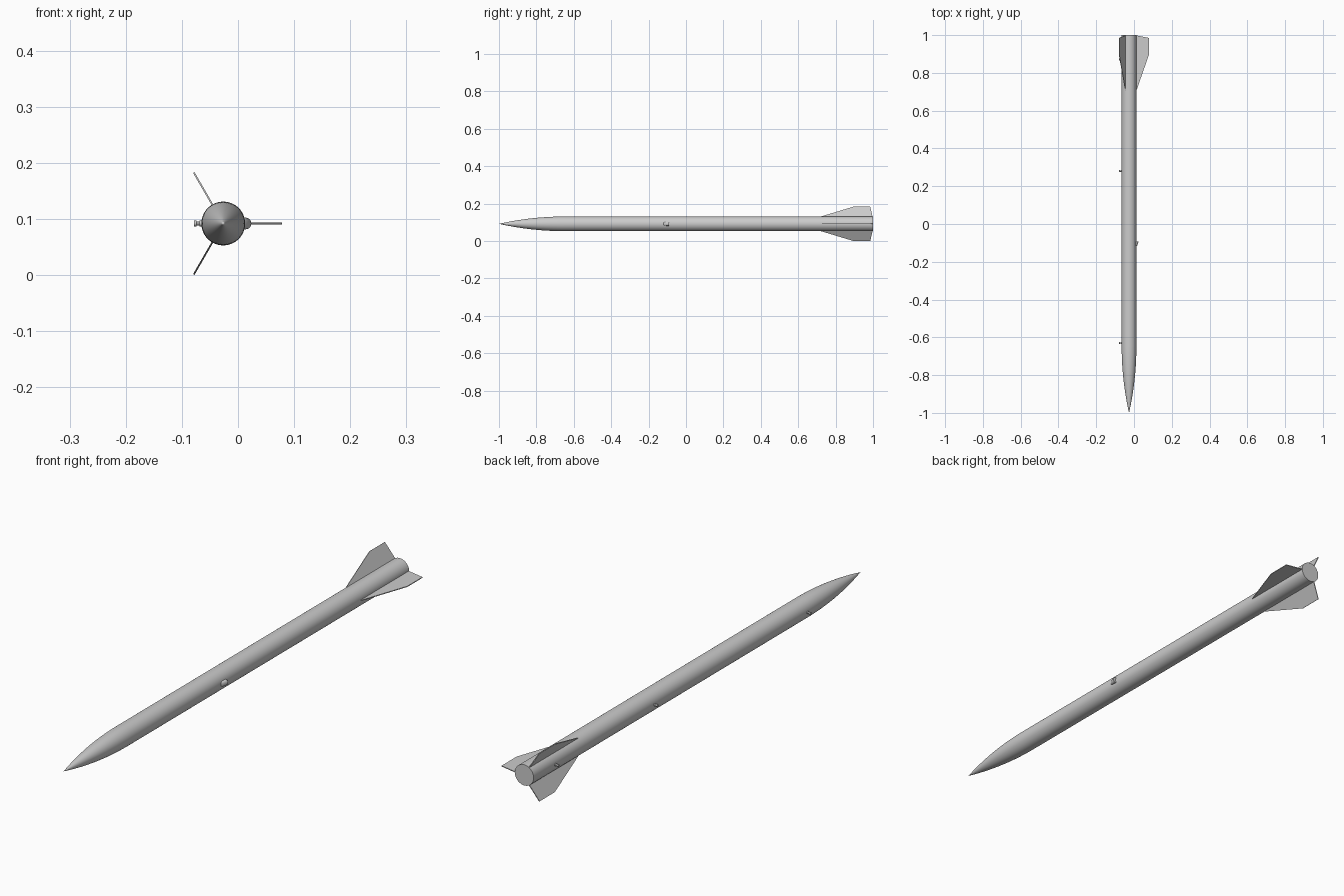
import bpy, bmesh, math
from mathutils import Matrix, Vector

if "Cube" in bpy.data.objects:
    bpy.data.objects.remove(bpy.data.objects["Cube"])

CX, CZ, R = -0.0263, 0.0919, 0.039   # body axis position and radius
NOSE, TAIL, SHOULDER = -1.0, 1.0, -0.65


def finish(name, bm, smooth=True):
    bmesh.ops.recalc_face_normals(bm, faces=bm.faces)
    mesh = bpy.data.meshes.new(name)
    bm.to_mesh(mesh)
    bm.free()
    ob = bpy.data.objects.new(name, mesh)
    bpy.context.collection.objects.link(ob)
    if smooth:
        bpy.ops.object.select_all(action='DESELECT')
        ob.select_set(True)
        bpy.context.view_layer.objects.active = ob
        bpy.ops.object.shade_smooth_by_angle(angle=math.radians(35))
    return ob


def lathe(name, profile, axis, origin, segs):
    """Revolve (distance, radius) points about an axis."""
    axis = Vector(axis)
    u = axis.orthogonal().normalized()
    bm = bmesh.new()
    verts = [bm.verts.new(Vector(origin) + axis * d + u * r) for d, r in profile]
    edges = [bm.edges.new(p) for p in zip(verts, verts[1:])]
    bmesh.ops.spin(bm, geom=verts + edges, cent=origin, axis=axis,
                   angle=math.tau, steps=segs)
    bmesh.ops.remove_doubles(bm, verts=bm.verts, dist=1e-6)
    return finish(name, bm)


# Ogive nose cone
length = SHOULDER - NOSE
rho = (R * R + length * length) / (2 * R)
nose = []
for i in range(25):
    d = length * i / 24
    nose.append((NOSE + d, max(0, math.sqrt(rho**2 - (length - d)**2) + R - rho)))
lathe("nose_cone", nose, (0, 1, 0), (CX, 0, CZ), 64)

# Body tube with a closed flat tail
lathe("body_tube", [(SHOULDER, R), (TAIL, R), (TAIL, 0)],
      (0, 1, 0), (CX, 0, CZ), 64)

# Three thin swept fins, outline as (radius, y)
outline = [(0.036, 0.695), (0.0388, 0.705), (0.105, 0.895), (0.105, 0.985), (0.036, 0.999)]
for k in range(3):
    bm = bmesh.new()
    face = bm.faces.new([bm.verts.new((r, y, -0.0015)) for r, y in outline])
    ext = bmesh.ops.extrude_face_region(bm, geom=[face])
    bmesh.ops.translate(bm, vec=(0, 0, 0.003),
                        verts=[g for g in ext["geom"] if isinstance(g, bmesh.types.BMVert)])
    bm.transform(Matrix.Translation((CX, 0, CZ)) @ Matrix.Rotation(k * math.tau / 3, 4, 'Y'))
    finish(f"fin_{k + 1}", bm, smooth=False)

# Spool-shaped rail buttons on the left side
button = [(0.034, 0), (0.034, 0.005), (0.042, 0.005), (0.043, 0.0035), (0.047, 0.0035),
          (0.048, 0.005), (0.052, 0.005), (0.052, 0)]
for n, y in enumerate((-0.63, 0.28, 0.87)):
    lathe(f"rail_button_{n + 1}", button, (-1, 0, 0), (CX, y, CZ), 24)

# Camera hood on the right side: flush in front, tall and flat at the back
bm = bmesh.new()
rings = []
for y, h, w in ((-0.120, 0.001, 0.006), (-0.115, 0.005, 0.009),
                (-0.105, 0.0095, 0.0105), (-0.092, 0.0125, 0.0105)):
    ring = [bm.verts.new((CX + 0.034, y, CZ - w))]
    for i in range(13):
        a = math.pi * (i / 12 - 0.5)
        ring.append(bm.verts.new((CX + 0.0375 + h * math.cos(a)**0.7, y, CZ + w * math.sin(a))))
    ring.append(bm.verts.new((CX + 0.034, y, CZ + w)))
    rings.append(ring)
for a, b in zip(rings, rings[1:]):
    for i in range(len(a)):
        j = (i + 1) % len(a)
        bm.faces.new((a[i], a[j], b[j], b[i]))
bm.faces.new(rings[0])
bm.faces.new(rings[-1])
finish("camera_hood", bm)
